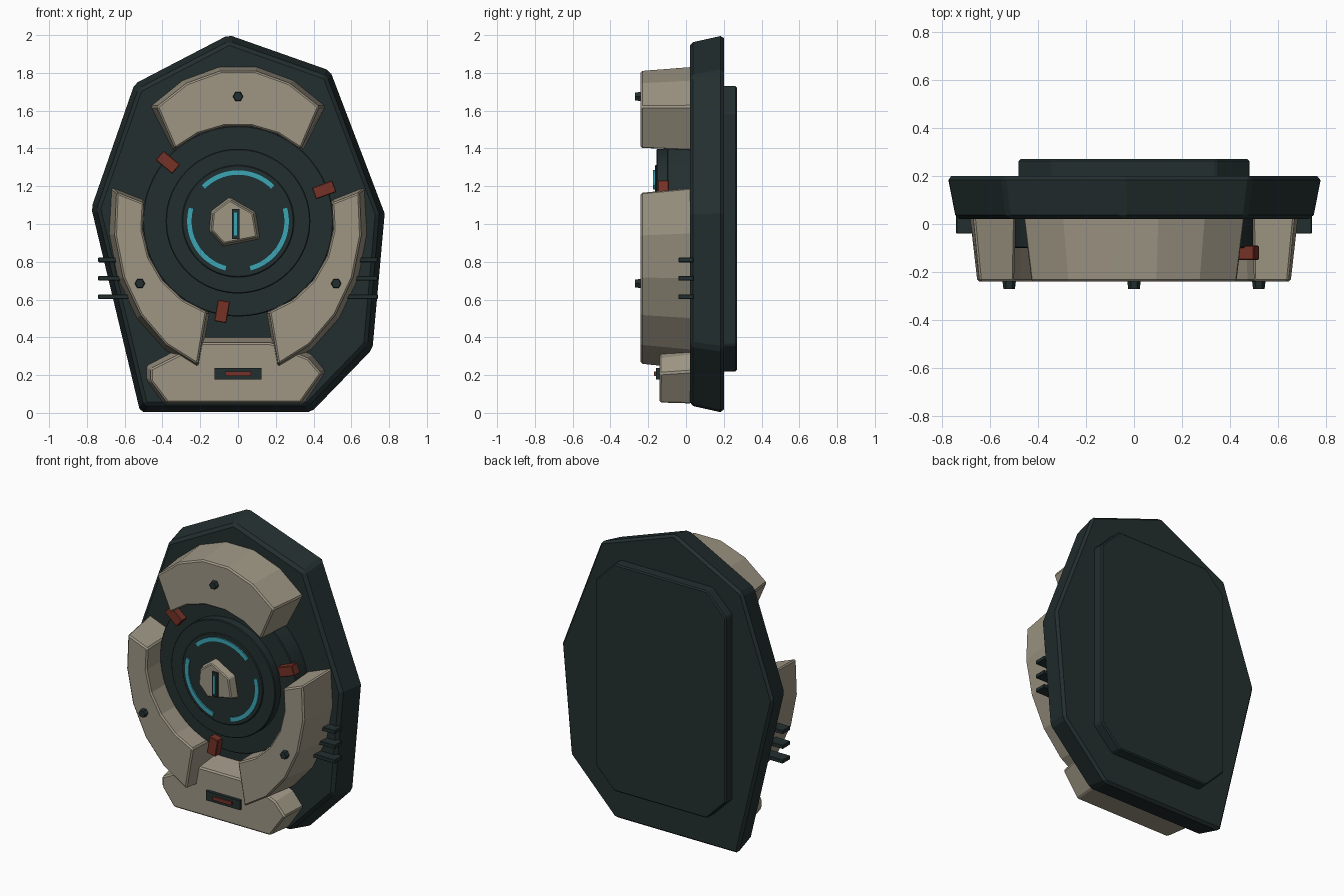
import bpy, bmesh, math
from mathutils import Vector

if "Cube" in bpy.data.objects:
    bpy.data.objects.remove(bpy.data.objects["Cube"])

CZ = 1.015  # height of the dial centre


def mat(name, rgb):
    m = bpy.data.materials.new(name)
    m.diffuse_color = (*rgb, 1)
    m.use_nodes = True
    m.node_tree.nodes["Principled BSDF"].inputs["Base Color"].default_value = m.diffuse_color
    return m


DARK = mat("dark_slate", (0.017, 0.028, 0.029))
BEIGE = mat("warm_beige", (0.342, 0.305, 0.231))
CYAN = mat("glow_cyan", (0.048, 0.376, 0.456))
RED = mat("rust_red", (0.18, 0.032, 0.02))


def loft(name, front, back, yf, yb, material, bevel=0.0, smooth=False):
    """Solid between a front (x, z) outline at yf and a back outline at yb."""
    bm = bmesh.new()
    f = [bm.verts.new((x, yf, z)) for x, z in front]
    b = [bm.verts.new((x, yb, z)) for x, z in back]
    bm.faces.new(f)
    bm.faces.new(b[::-1])
    for i in range(len(f)):
        j = (i + 1) % len(f)
        bm.faces.new((f[i], b[i], b[j], f[j]))
    bmesh.ops.recalc_face_normals(bm, faces=bm.faces)
    if bevel:
        sharp = [e for e in bm.edges if e.calc_face_angle(0) > 0.5]
        bmesh.ops.bevel(bm, geom=sharp, offset=bevel, segments=1,
                        affect='EDGES', clamp_overlap=True)
    me = bpy.data.meshes.new(name)
    bm.to_mesh(me)
    bm.free()
    me.materials.append(material)
    ob = bpy.data.objects.new(name, me)
    bpy.context.collection.objects.link(ob)
    if smooth:
        bpy.ops.object.select_all(action='DESELECT')
        ob.select_set(True)
        bpy.context.view_layer.objects.active = ob
        bpy.ops.object.shade_smooth_by_angle(angle=math.radians(30))
    return ob


def scaled(pts, s):
    c = sum((Vector(p) for p in pts), Vector((0, 0))) / len(pts)
    return [tuple(c + (Vector(p) - c) * s) for p in pts]


def ngon(r, n, cx=0, cz=CZ):
    return [(cx + r * math.cos(2 * math.pi * i / n),
             cz + r * math.sin(2 * math.pi * i / n)) for i in range(n)]


def rect(cx, cz, w, h, deg=0):
    c, s = math.cos(math.radians(deg)), math.sin(math.radians(deg))
    return [(cx + u * w / 2 * c - v * h / 2 * s, cz + u * w / 2 * s + v * h / 2 * c)
            for u, v in ((-1, -1), (1, -1), (1, 1), (-1, 1))]


def arc(mid, half, ri, ax, az, n):
    """Arc band: circular inside edge, elliptical outside edge."""
    ts = [math.radians(mid - half + 2 * half * i / n) for i in range(n + 1)]
    return ([(ax * math.cos(t), CZ + az * math.sin(t)) for t in ts]
            + [(ri * math.cos(t), CZ + ri * math.sin(t)) for t in ts[::-1]])


# Back plate, irregular eight-sided slab that narrows to the front
plate = [(-0.05, 2.005), (0.49, 1.815), (0.78, 1.055), (0.715, 0.335),
         (0.39, 0.0), (-0.52, 0.0), (-0.78, 1.085), (-0.55, 1.745)]
loft("back_plate", [(x * 0.955, 1 + (z - 1) * 0.96) for x, z in plate], plate,
     0.02, 0.20, DARK, 0.018)

# Mounting pad behind the plate, a box with cut corners
pad = [(-0.48, 0.36), (-0.34, 0.22), (0.34, 0.22), (0.48, 0.36),
       (0.48, 1.59), (0.34, 1.73), (-0.34, 1.73), (-0.48, 1.59)]
loft("mounting_pad", pad, pad, 0.19, 0.27, DARK, 0.008)

# Stepped dial discs
for name, r, yf, yb in (("dial_base", 0.505, -0.10, 0.04),
                        ("dial_step", 0.383, -0.157, -0.09),
                        ("dial_face", 0.297, -0.165, -0.15)):
    loft(name, ngon(r, 64), ngon(r, 64), yf, yb, DARK, 0.005, smooth=True)

# Three of each: armour arc, bolt, glowing arc, red clip
for i, mid in enumerate((90, 210, 330)):
    loft(f"armour_arc_{i}", arc(mid, 41, 0.508, 0.655, 0.803, 5),
         arc(mid, 42.5, 0.505, 0.685, 0.825, 5), -0.24, 0.03, BEIGE, 0.009)
    a = math.radians(mid)
    bx, bz = 0.6 * math.cos(a), CZ + 0.66 * math.sin(a)
    loft(f"bolt_{i}", ngon(0.024, 6, bx, bz), ngon(0.029, 6, bx, bz),
         -0.27, -0.23, DARK)
    glow = arc(mid, 46, 0.243, 0.272, 0.272, 20)
    loft(f"glow_arc_{i}", glow, glow, -0.174, -0.16, CYAN)
    c = math.radians(mid + 50)
    clip = rect(0.485 * math.cos(c), CZ + 0.485 * math.sin(c), 0.115, 0.065, mid + 50)
    loft(f"red_clip_{i}", clip, clip, -0.15, -0.09, RED, 0.004)

# Centre hub with lit slot
hub = [(-0.045, 1.145), (0.095, 1.065), (0.12, 0.92),
       (-0.08, 0.88), (-0.155, 0.96), (-0.145, 1.07)]
loft("hub", scaled(hub, 0.87), hub, -0.215, -0.155, BEIGE, 0.006)
slot, light = rect(-0.013, 1.0, 0.04, 0.16), rect(-0.013, 1.0, 0.016, 0.12)
loft("hub_slot", slot, slot, -0.228, -0.20, DARK)
loft("hub_light", light, light, -0.233, -0.22, CYAN)

# Lower block with name-plate style slot
block = [(-0.395, 0.05), (0.35, 0.05), (0.465, 0.22), (0.39, 0.31),
         (0.18, 0.40), (-0.20, 0.40), (-0.485, 0.25), (-0.485, 0.175)]
loft("lower_block", [(x * 0.95, 0.055 + (z - 0.05) * 0.9) for x, z in block], block,
     -0.14, 0.03, BEIGE, 0.009)
slot, light = rect(0, 0.207, 0.25, 0.062), rect(0, 0.207, 0.14, 0.022)
loft("block_slot", slot, slot, -0.16, -0.12, DARK)
loft("block_light", light, light, -0.17, -0.15, RED)

# Side cooling fins, mirrored left and right
for side, s in (("left", -1), ("right", 1)):
    for i in range(3):
        fin = rect(s * 0.66, 0.615 + 0.0975 * i, 0.16, 0.025)
        loft(f"fin_{side}_{i}", fin, fin, -0.04, 0.04, DARK, 0.003)
